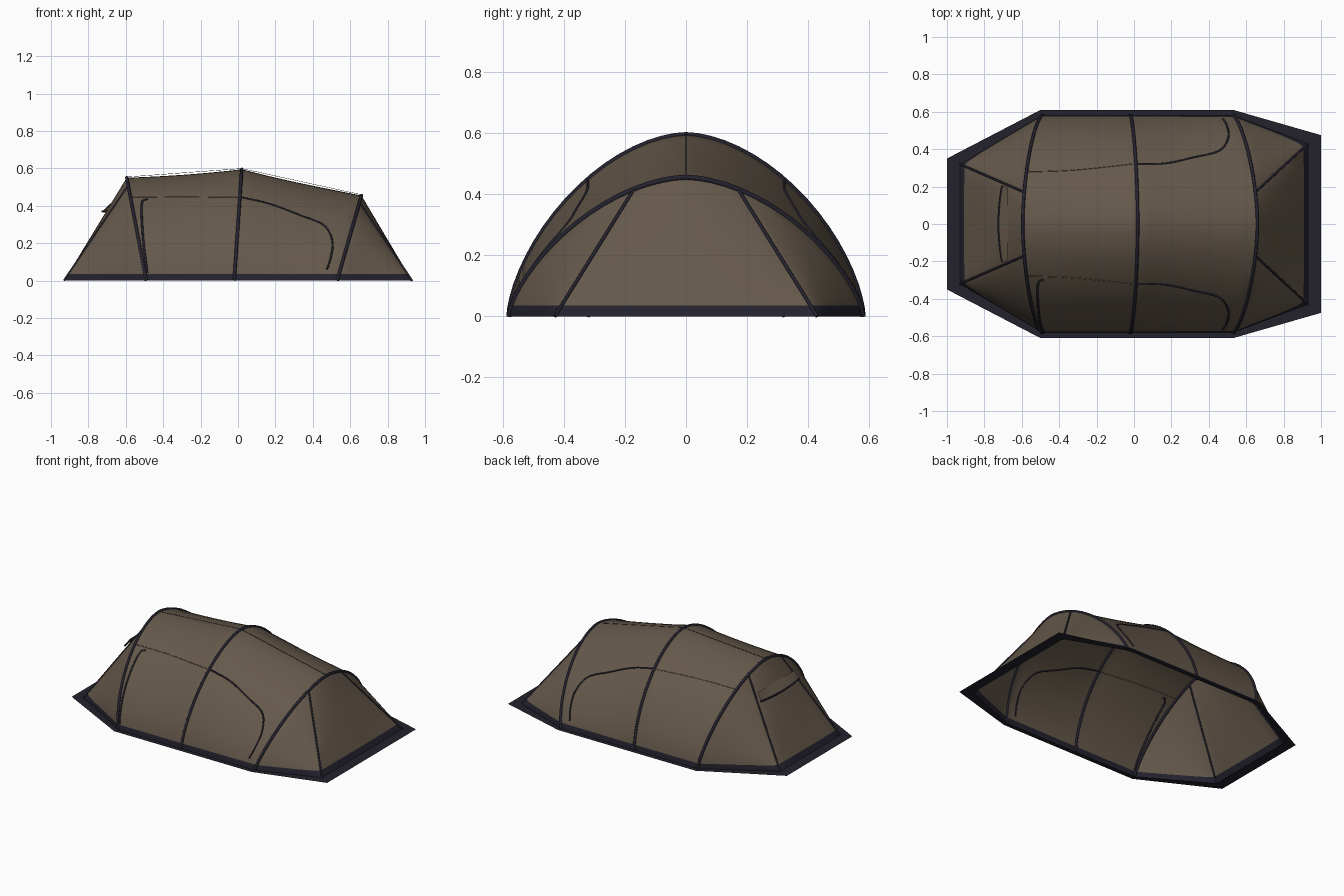
import bpy, bmesh
from math import sin, cos, pi
from mathutils import Vector
from mathutils.bvhtree import BVHTree

cube = bpy.data.objects.get("Cube")
if cube:
    bpy.data.objects.remove(cube)


def material(name, rgb, rough=0.9):
    m = bpy.data.materials.new(name)
    m.use_nodes = True
    m.diffuse_color = (*rgb, 1)
    bsdf = m.node_tree.nodes["Principled BSDF"]
    bsdf.inputs["Base Color"].default_value = (*rgb, 1)
    bsdf.inputs["Roughness"].default_value = rough
    return m


BROWN = material("brown fabric", (0.13, 0.098, 0.07))
NAVY = material("dark navy trim", (0.017, 0.016, 0.027))

HALF = 0.58      # half width at the ground
N = 36           # samples along a hoop
SEAM = 14        # hoop sample where the end panel seams begin
BAND = 0.035     # height of the ground band


def hoop(base_x, top_x, height, p, q):
    """Tilted arch from +y ground to -y ground."""
    pts = []
    for k in range(N + 1):
        a = pi * k / N
        u = abs(cos(a)) ** (2 / p) * (1 if k < N / 2 else -1)
        v = max(sin(a), 0) ** (2 / q) if 0 < k < N else 0
        pts.append(Vector((base_x + (top_x - base_x) * v, HALF * u, height * v)))
    return pts


def end_base(x, half):
    """Ground points matching the hoop samples: corner, straight edge, corner."""
    pts = []
    for k in range(N + 1):
        t = min(max((k - SEAM) / (N - 2 * SEAM), 0), 1)
        pts.append(Vector((x, half * (1 - 2 * t), 0)))
    return pts


def loft(bm, a, b, rows, sag=0):
    grid = []
    for r in range(rows + 1):
        s = r / rows
        row = []
        for p, q in zip(a, b):
            c = p.lerp(q, s)
            drop = 4 * s * (1 - s) * sag * c.z
            row.append(bm.verts.new((c.x, c.y * (1 - drop), c.z * (1 - drop))))
        grid.append(row)
    for r0, r1 in zip(grid, grid[1:]):
        for k in range(N):
            bm.faces.new((r0[k], r0[k + 1], r1[k + 1], r1[k]))


def finish(name, bm, mats, smooth=True):
    me = bpy.data.meshes.new(name)
    bm.to_mesh(me)
    ob = bpy.data.objects.new(name, me)
    bpy.context.collection.objects.link(ob)
    for m in mats:
        me.materials.append(m)
    if smooth:
        bpy.ops.object.select_all(action="DESELECT")
        ob.select_set(True)
        bpy.context.view_layer.objects.active = ob
        bpy.ops.object.shade_smooth_by_angle(angle=0.4)
    return ob


def pipe(name, pts, radius, mat=NAVY):
    cu = bpy.data.curves.new(name, "CURVE")
    cu.dimensions = "3D"
    cu.bevel_depth = radius
    cu.bevel_resolution = 2
    cu.use_fill_caps = True
    sp = cu.splines.new("POLY")
    sp.points.add(len(pts) - 1)
    for point, p in zip(sp.points, pts):
        point.co = (*p, 1)
    cu.materials.append(mat)
    ob = bpy.data.objects.new(name, cu)
    bpy.context.collection.objects.link(ob)


def smooth_path(pts, steps=8):
    """Catmull-Rom path through the given points."""
    p = [Vector(q) for q in pts]
    p = [2 * p[0] - p[1]] + p + [2 * p[-1] - p[-2]]
    out = []
    for a, b, c, d in zip(p, p[1:], p[2:], p[3:]):
        for i in range(steps):
            t = i / steps
            out.append(b + 0.5 * t * (c - a + t * (2 * a - 5 * b + 4 * c - d + t * (3 * (b - c) + d - a))))
    return out + [p[-2]]


# Fabric shell: two body bays and two sloping ends
back_hoop = hoop(-0.49, -0.595, 0.55, 1.75, 1.55)
mid_hoop = hoop(-0.02, 0.02, 0.595, 1.75, 1.55)
low_hoop = hoop(0.53, 0.66, 0.455, 1.75, 1.4)
left_base = end_base(0.93, 0.43)
right_base = end_base(-0.93, 0.32)

bm = bmesh.new()
loft(bm, right_base, back_hoop, 8)
loft(bm, back_hoop, mid_hoop, 10, 0.02)
loft(bm, mid_hoop, low_hoop, 10, 0.02)
loft(bm, low_hoop, left_base, 8)
bmesh.ops.remove_doubles(bm, verts=bm.verts, dist=0.0005)
bmesh.ops.bisect_plane(bm, geom=bm.verts[:] + bm.edges[:] + bm.faces[:],
                       plane_co=(0, 0, BAND), plane_no=(0, 0, 1))
bmesh.ops.recalc_face_normals(bm, faces=bm.faces)
if sum(f.normal.z * f.calc_area() for f in bm.faces) < 0:
    bmesh.ops.reverse_faces(bm, faces=bm.faces)
for f in bm.faces:
    f.material_index = 1 if f.calc_center_median().z < BAND else 0
shell = BVHTree.FromBMesh(bm)
finish("fabric_shell", bm, [BROWN, NAVY])
bm.free()

# Flat ground skirt around the footprint
half_inner = [(-0.93, 0.32), (-0.49, HALF), (0.53, HALF), (0.93, 0.43)]
half_outer = [(-1, 0.35), (-0.5, 0.61), (0.53, 0.61), (1, 0.475)]
bm = bmesh.new()
rings = [[bm.verts.new((x, y, 0.001)) for x, y in h + [(x, -y) for x, y in reversed(h)]]
         for h in (half_inner, half_outer)]
for i in range(len(rings[0])):
    j = (i + 1) % len(rings[0])
    bm.faces.new((rings[0][i], rings[0][j], rings[1][j], rings[1][i]))
bmesh.ops.recalc_face_normals(bm, faces=bm.faces)
finish("ground_skirt", bm, [NAVY], smooth=False)
bm.free()

# Pole sleeves
for name, pts in (("back_hoop", back_hoop), ("middle_hoop", mid_hoop), ("low_hoop", low_hoop)):
    pipe(name + "_sleeve", pts, 0.009)

# Seams from the hoops to the ground corners
for name, pts, base in (("right_end", back_hoop, right_base), ("left_end", low_hoop, left_base)):
    for k in (SEAM, N - SEAM):
        pipe(name + "_seam", [pts[k], base[k]], 0.006)

# Ridge cords
pipe("ridge_cord", [h[N // 2] + Vector((0, 0, 0.004)) for h in (back_hoop, mid_hoop, low_hoop)], 0.001)


def on_side(path, side):
    """Drop an x-z path onto the front (-1) or back (+1) of the shell."""
    out = []
    for p in smooth_path([(x, 0, z) for x, z in path]):
        hit = shell.ray_cast(Vector((p.x, 2 * side, p.z)), Vector((0, -side, 0)))[0]
        if hit:
            out.append(hit)
    return out


# Door zips and side seams
door = [(0.02, 0.445), (0.17, 0.41), (0.33, 0.35), (0.46, 0.295), (0.505, 0.21), (0.495, 0.12), (0.475, 0.06)]
seam = [(-0.565, 0.445), (-0.3, 0.448), (0.02, 0.445)]
rear_zip = [(-0.485, 0.435), (-0.512, 0.42), (-0.515, 0.35), (-0.505, 0.2), (-0.485, 0.04)]
for side, label in ((-1, "front"), (1, "back")):
    pipe(label + "_door_zip", on_side(door, side), 0.005)
    pipe(label + "_side_seam", on_side(seam, side), 0.0025, BROWN)
pipe("front_rear_zip", on_side(rear_zip, -1), 0.006)

# Vent hood on the right end
bm = bmesh.new()
rows = ([], [])
lip = []
for i in range(13):
    t = i / 6 - 1
    bow = 1 - t * t
    lip.append(Vector((-0.705 - 0.02 * bow, 0.205 * t, 0.37)))
    rows[0].append(bm.verts.new((-0.675, 0.195 * t, 0.42)))
    rows[1].append(bm.verts.new(lip[-1]))
for i in range(12):
    bm.faces.new((rows[0][i], rows[1][i], rows[1][i + 1], rows[0][i + 1]))
bmesh.ops.recalc_face_normals(bm, faces=bm.faces)
finish("vent_hood", bm, [BROWN])
bm.free()
pipe("vent_hood_edge", lip, 0.005)
